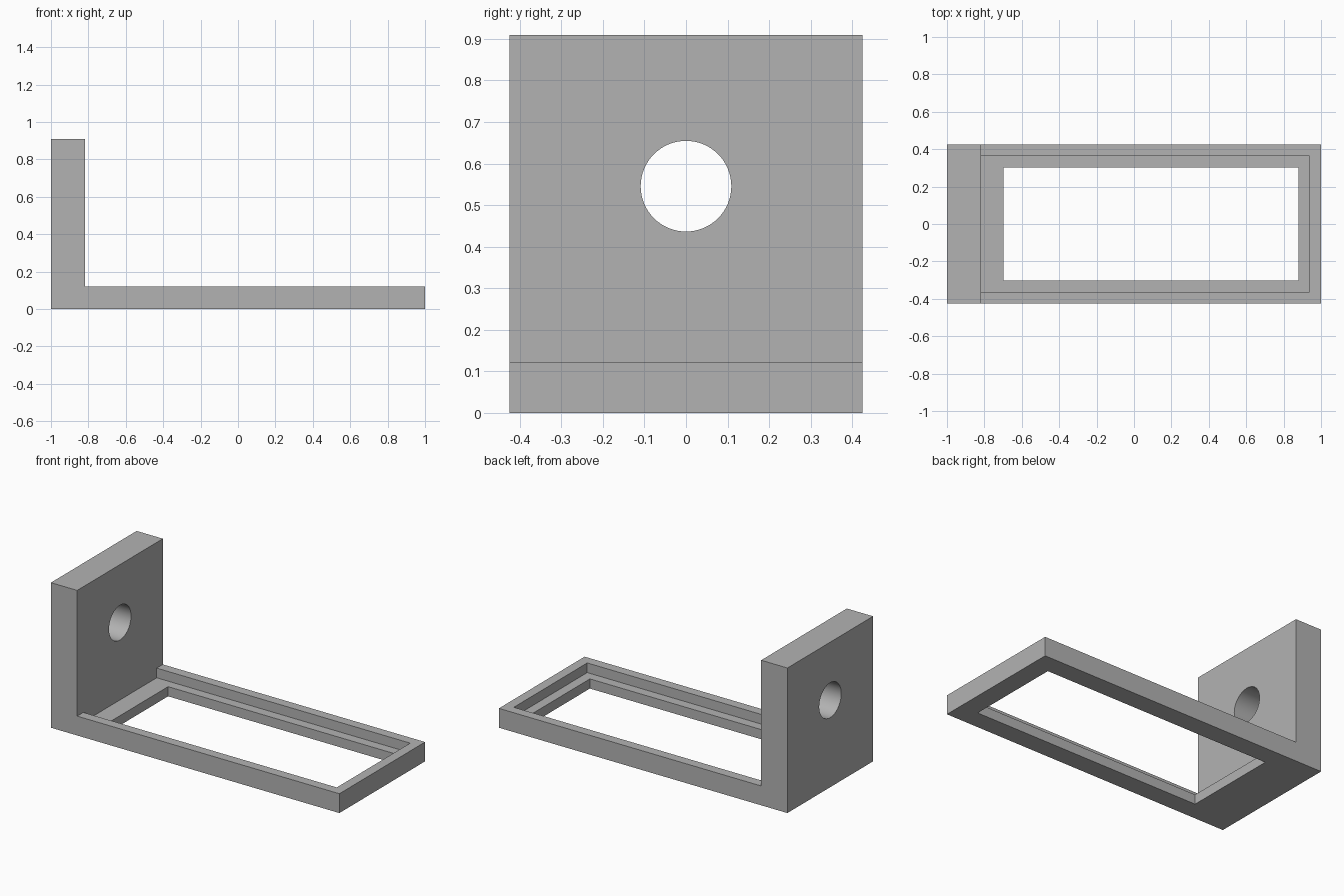
import bpy, bmesh, math
from mathutils import Matrix, Vector

cube = bpy.data.objects.get("Cube")
if cube:
    bpy.data.objects.remove(cube, do_unlink=True)

U = 2 / 33                 # design unit
HALF_X, HALF_Y = 1.0, 7 * U
WALL_X = -1 + 3 * U        # inner face of the upright plate
RIM_Z, LEDGE_Z, TOP_Z = 2 * U, U, 15 * U

grey = bpy.data.materials.new("grey")
grey.use_nodes = True
colour = (0.45, 0.45, 0.45, 1)
grey.diffuse_color = colour
grey.node_tree.nodes["Principled BSDF"].inputs["Base Color"].default_value = colour


def make_object(name, bm):
    bmesh.ops.recalc_face_normals(bm, faces=bm.faces)
    mesh = bpy.data.meshes.new(name)
    bm.to_mesh(mesh)
    bm.free()
    mesh.materials.append(grey)
    obj = bpy.data.objects.new(name, mesh)
    bpy.context.collection.objects.link(obj)
    return obj


def box(name, low, high):
    low, high = Vector(low), Vector(high)
    bm = bmesh.new()
    bmesh.ops.create_cube(bm, size=1)
    for v in bm.verts:
        v.co = [high[i] if v.co[i] > 0 else low[i] for i in range(3)]
    return make_object(name, bm)


# L-shaped body, extruded from its side profile
profile = [(-HALF_X, 0), (HALF_X, 0), (HALF_X, RIM_Z),
           (WALL_X, RIM_Z), (WALL_X, TOP_Z), (-HALF_X, TOP_Z)]
bm = bmesh.new()
face = bm.faces.new([bm.verts.new((x, -HALF_Y, z)) for x, z in profile])
side = bmesh.ops.extrude_face_region(bm, geom=[face])
bmesh.ops.translate(bm, vec=(0, 2 * HALF_Y, 0),
                    verts=[g for g in side["geom"] if isinstance(g, bmesh.types.BMVert)])
bracket = make_object("bracket", bm)

# Recess that leaves the rim, and the opening that leaves the ledge
recess = box("recess_cutter", (WALL_X, -6 * U, LEDGE_Z), (HALF_X - U, 6 * U, 4 * U))
opening = box("opening_cutter", (WALL_X + 2 * U, -5 * U, -U), (HALF_X - 2 * U, 5 * U, 3 * U))

# Round hole through the upright plate
bm = bmesh.new()
bmesh.ops.create_cone(bm, cap_ends=True, segments=64, radius1=1.8 * U, radius2=1.8 * U,
                      depth=9 * U, matrix=Matrix.Translation((-1 + 1.5 * U, 0, 9 * U))
                      @ Matrix.Rotation(math.pi / 2, 4, "Y"))
hole = make_object("hole_cutter", bm)

bpy.ops.object.select_all(action="DESELECT")
bpy.context.view_layer.objects.active = bracket
bracket.select_set(True)
for cutter in (recess, opening, hole):
    cutter.hide_render = True
    cut = bracket.modifiers.new(cutter.name, "BOOLEAN")
    cut.operation = "DIFFERENCE"
    cut.solver = "EXACT"
    cut.object = cutter
    bpy.ops.object.modifier_apply(modifier=cut.name)
    bpy.data.objects.remove(cutter, do_unlink=True)

bpy.ops.object.shade_smooth_by_angle(angle=math.radians(30))
